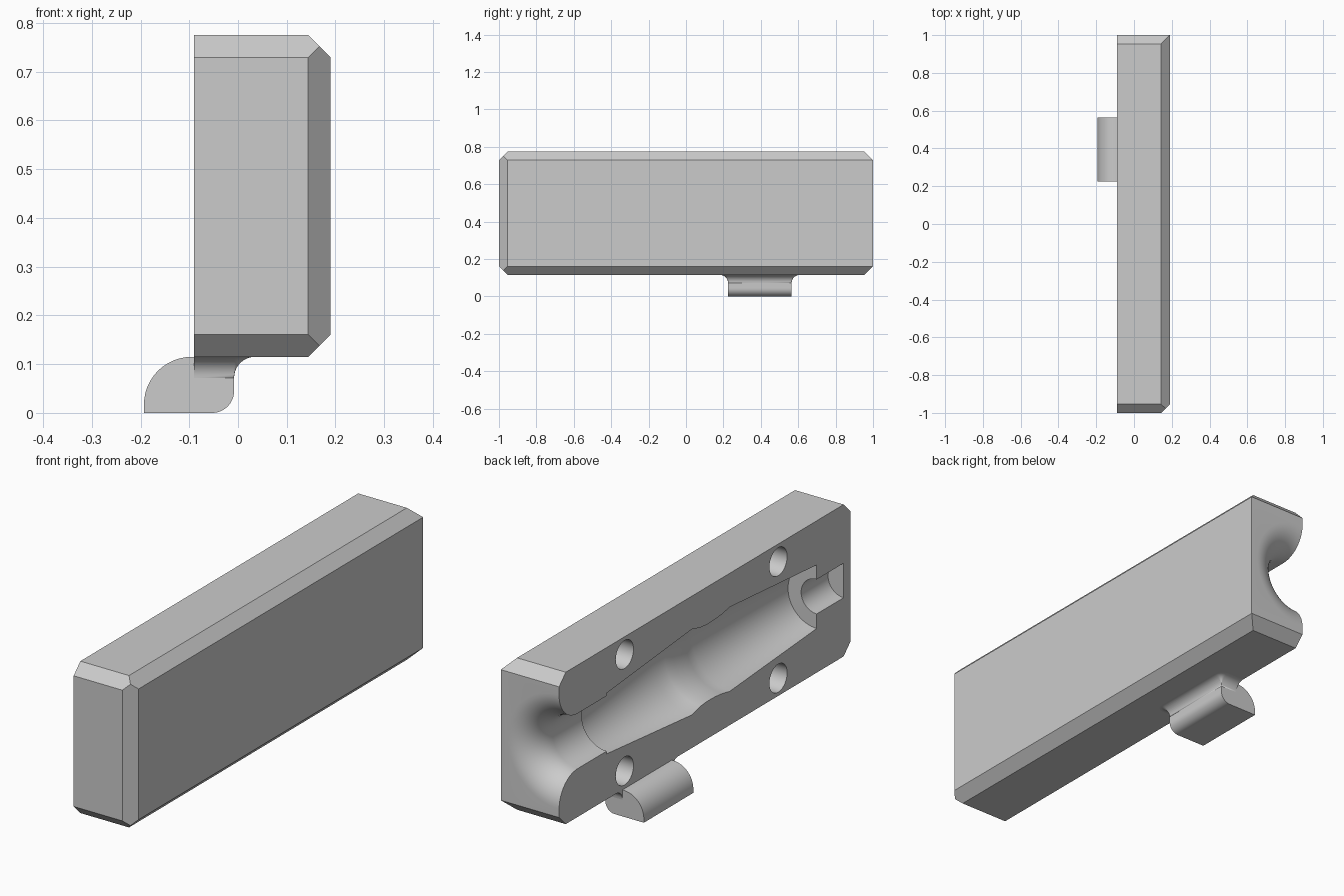
import bpy, bmesh, math
from mathutils import Vector

if "Cube" in bpy.data.objects:
    bpy.data.objects.remove(bpy.data.objects["Cube"])

X0, X1, Z0, Z1 = -0.09, 0.19, 0.115, 0.775
C, ZC = 0.046, 0.445            # chamfer size, cavity axis height

grey = bpy.data.materials.new("grey")
grey.diffuse_color = (0.6, 0.6, 0.6, 1)
grey.use_nodes = True
grey.node_tree.nodes["Principled BSDF"].inputs["Base Color"].default_value = grey.diffuse_color


def make(name, bm):
    bmesh.ops.recalc_face_normals(bm, faces=bm.faces)
    me = bpy.data.meshes.new(name)
    bm.to_mesh(me)
    bm.free()
    ob = bpy.data.objects.new(name, me)
    bpy.context.collection.objects.link(ob)
    me.materials.append(grey)
    return ob


def smooth(ob):
    bpy.ops.object.select_all(action='DESELECT')
    ob.select_set(True)
    bpy.context.view_layer.objects.active = ob
    bpy.ops.object.shade_smooth_by_angle(angle=math.radians(25))


def lathe(name, profile, axis, origin, steps=64):
    """Closed solid of revolution from (position, radius) points."""
    bm = bmesh.new()
    a = Vector(axis)
    u = a.orthogonal().normalized()
    w = a.cross(u)
    rings = []
    for t, r in profile:
        rings.append([bm.verts.new(Vector(origin) + a * t + r * (
            u * math.cos(2 * math.pi * i / steps) + w * math.sin(2 * math.pi * i / steps)))
            for i in range(steps)])
    for p, q in zip(rings, rings[1:]):
        for i in range(steps):
            j = (i + 1) % steps
            bm.faces.new((p[i], p[j], q[j], q[i]))
    bm.faces.new(rings[0])
    bm.faces.new(rings[-1])
    return make(name, bm)


def cut(ob, cutter):
    bpy.context.view_layer.objects.active = ob
    m = ob.modifiers.new("cut", 'BOOLEAN')
    m.operation, m.solver, m.object = 'DIFFERENCE', 'EXACT', cutter
    bpy.ops.object.modifier_apply(modifier=m.name)
    bpy.data.objects.remove(cutter)


# Block with chamfers; the flat mating side and the rear vertical edge stay sharp
bm = bmesh.new()
bmesh.ops.create_cube(bm, size=1)
for v in bm.verts:
    v.co = (X1 if v.co.x > 0 else X0, 2 * v.co.y, Z1 if v.co.z > 0 else Z0)
corner = {'x': X1, 'y': 1}
planes = [(1, 0, 1), (1, 0, -1), (1, -1, 0), (0, 1, 1), (0, 1, -1), (0, -1, 1), (0, -1, -1)]
for n in planes:
    co = Vector((X1, n[1], Z1 if n[2] > 0 else Z0))
    n = Vector(n)
    co -= n * (C / 2)
    r = bmesh.ops.bisect_plane(bm, geom=bm.verts[:] + bm.edges[:] + bm.faces[:],
                               plane_co=co, plane_no=n, clear_outer=True)
    bmesh.ops.contextual_create(
        bm, geom=[e for e in r['geom_cut'] if isinstance(e, bmesh.types.BMEdge)])
block = make("mould_block", bm)

# Half-round cavity: small plug seat, tapered body with waist, neck, flared mouth
profile = [(-0.954, 0.075), (-0.769, 0.075), (-0.769, 0.138), (-0.172, 0.183),
           (-0.12, 0.173), (-0.07, 0.168), (-0.02, 0.167), (0.03, 0.171), (0.089, 0.186),
           (0.673, 0.132), (0.673, 0.12), (0.872, 0.12)]
R = 0.128
for i in range(1, 15):
    t = math.pi / 2 * i / 14
    profile.append((0.872 + R * math.sin(t), 0.12 + R * (1 - math.cos(t))))
profile.append((1.05, 0.12 + R))
cut(block, lathe("cavity_cutter", profile, (0, 1, 0), (X0, 0, ZC)))

# Four blind alignment holes
for y in (0.55, -0.505):
    for dz in (0.253, -0.253):
        cut(block, lathe("hole_cutter", [(-0.05, 0.061), (0.13, 0.061)],
                         (1, 0, 0), (X0, y, ZC + dz), 40))
smooth(block)

# Hooked tab under the block
Y0, Y1, XT = 0.225, 0.565, -0.008


def arc(cx, cz, r, a0, a1, n=12):
    return [(cx + r * math.cos(math.radians(a0 + (a1 - a0) * i / n)),
             cz + r * math.sin(math.radians(a0 + (a1 - a0) * i / n))) for i in range(n + 1)]


F = 0.043
outline = ([(-0.193, 0)] + arc(XT - 0.045, 0.045, 0.045, -90, 0)
           + arc(XT + F, Z0 - F, F, 180, 90) + arc(-0.095, 0.017, 0.098, 90, 180))
bm = bmesh.new()
face = bm.faces.new([bm.verts.new((x, Y0, z)) for x, z in outline])
ext = bmesh.ops.extrude_face_region(bm, geom=[face])
bmesh.ops.translate(bm, vec=(0, Y1 - Y0, 0),
                    verts=[v for v in ext['geom'] if isinstance(v, bmesh.types.BMVert)])
smooth(make("hook_tab", bm))

# Fillet blending the tab into the underside
bm = bmesh.new()
layers = []
for i in range(11):
    t = math.pi / 2 * i / 10
    f, z = F * (1 - math.cos(t)), Z0 - F + F * math.sin(t)
    path = [(X0, Y0 - f)]
    for cy, s in ((Y0, -90), (Y1, 0)):
        path += [(XT + f * math.cos(math.radians(s + 15 * k)),
                  cy + f * math.sin(math.radians(s + 15 * k))) for k in range(7)]
    path.append((X0, Y1 + f))
    layers.append([bm.verts.new((x, y, z)) for x, y in path])
for p, q in zip(layers, layers[1:]):
    for i in range(len(p)):
        j = (i + 1) % len(p)
        bm.faces.new((p[i], p[j], q[j], q[i]))
bm.faces.new(layers[0])
bm.faces.new(layers[-1])
bmesh.ops.remove_doubles(bm, verts=bm.verts, dist=1e-6)
smooth(make("tab_fillet", bm))
